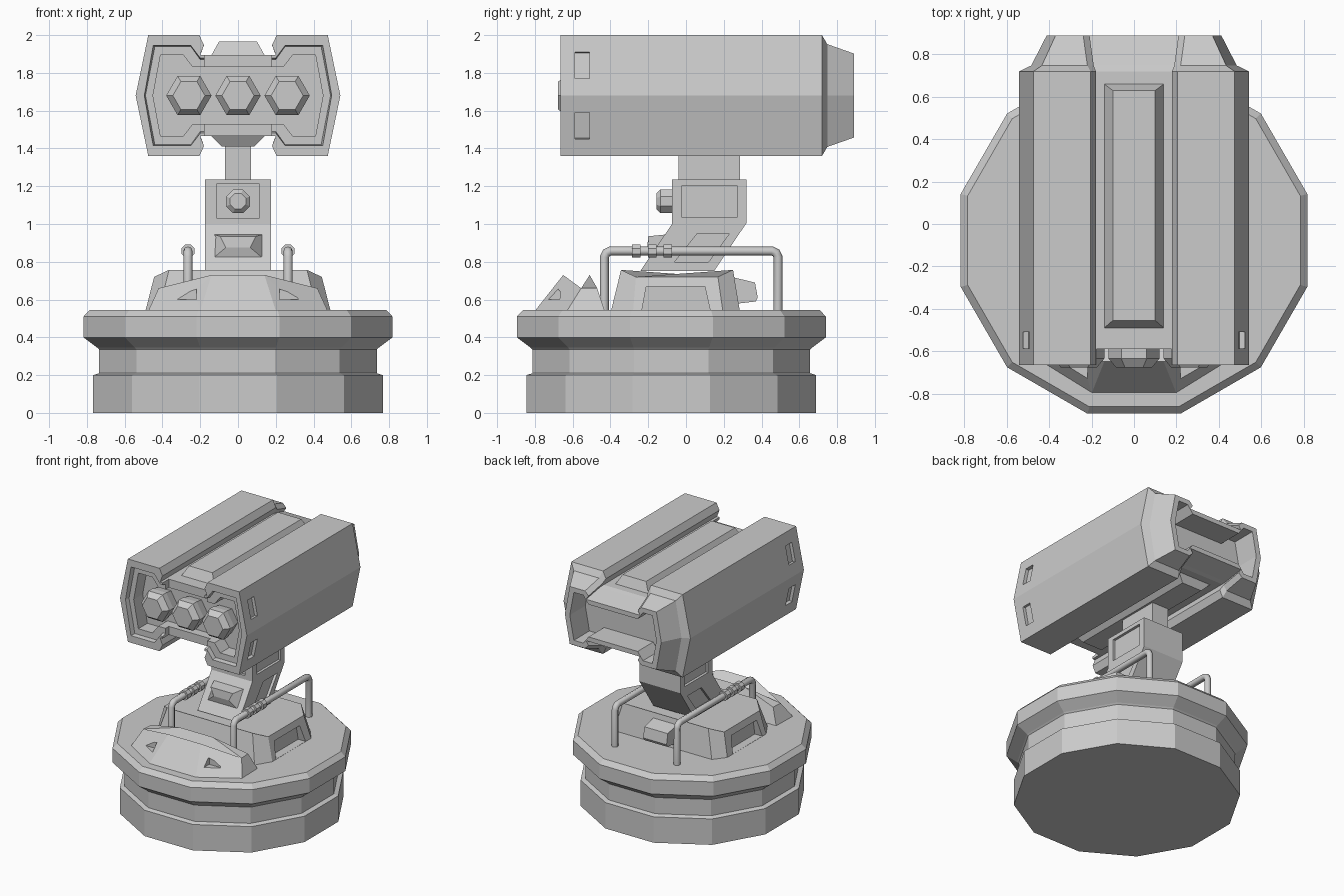
import bpy, bmesh
from math import cos, sin, radians, tau
from mathutils import Matrix

if "Cube" in bpy.data.objects:
    bpy.data.objects.remove(bpy.data.objects["Cube"])


def loft(name, rings):
    """Skin a list of equal-length point rings and cap both ends."""
    bm = bmesh.new()
    rows = [[bm.verts.new(p) for p in r] for r in rings]
    n = len(rows[0])
    for a, b in zip(rows, rows[1:]):
        for i in range(n):
            bm.faces.new((a[i], a[(i + 1) % n], b[(i + 1) % n], b[i]))
    bm.faces.new(rows[0])
    bm.faces.new(rows[-1])
    bmesh.ops.recalc_face_normals(bm, faces=bm.faces)
    me = bpy.data.meshes.new(name)
    bm.to_mesh(me)
    bm.free()
    ob = bpy.data.objects.new(name, me)
    bpy.context.collection.objects.link(ob)
    return ob


def prism(name, pts, a, b, axis):
    """Extrude a 2D outline along x (pts are y,z) or y (pts are x,z)."""
    if axis == 'x':
        return loft(name, [[(t, u, v) for u, v in pts] for t in (a, b)])
    return loft(name, [[(u, t, v) for u, v in pts] for t in (a, b)])


def rect(u0, u1, v0, v1):
    return [(u0, v0), (u1, v0), (u1, v1), (u0, v1)]


def box(name, x0, x1, y0, y1, z0, z1):
    return prism(name, rect(x0, x1, z0, z1), y0, y1, 'y')


def ngon_y(name, n, x, z, steps, phase=0.0):
    """Faceted round part along y; steps are (y, radius)."""
    return loft(name, [[(x + r * cos(phase + tau * i / n), y, z + r * sin(phase + tau * i / n))
                        for i in range(n)] for y, r in steps])


def cut(ob, *cutters):
    for c in cutters:
        c.hide_render = True
        m = ob.modifiers.new("cut", 'BOOLEAN')
        m.operation, m.solver, m.object = 'DIFFERENCE', 'EXACT', c
        bpy.context.view_layer.objects.active = ob
        bpy.ops.object.modifier_apply(modifier=m.name)
        bpy.data.objects.remove(c)


# Twelve-sided base with neck groove and overhanging rim
CY = -0.0775
base_profile = [(.767, 0), (.767, .2), (.735, .21), (.735, .335), (.745, .345),
                (.818, .40), (.818, .51), (.785, .545)]
loft("turntable_base", [[(a / cos(radians(15)) * cos(radians(15 + 30 * i)),
                          CY + a / cos(radians(15)) * sin(radians(15 + 30 * i)), z)
                         for i in range(12)] for a, z in base_profile])

# Raised eight-sided platform with open side recesses
def platform_ring(xa, a0, a1, za, xb, b0, b1, zb):
    right = [(xb, b0, zb), (xa, a0, za), (xa, a1, za), (xb, b1, zb)]
    return right + [(-x, y, z) for x, y, z in reversed(right)]

platform = loft("platform", [platform_ring(.49, -.28, .195, .54, .42, -.397, .285, .54),
                             platform_ring(.444, -.265, .169, .72, .365, -.344, .249, .757)])
for s in (1, -1):
    cut(platform, prism("recess_cutter", [(-.233, .546), (.127, .546), (.10, .67), (-.21, .67)],
                        s * .425, s * .6, 'x'))

# Front console hugging the rim
def mirrored(pts):
    return pts + [(-x, y, z) for x, y, z in reversed(pts)]

console = loft("front_console", [
    mirrored([(.2, -.80, .54), (.475, -.63, .54), (.47, -.43, .54), (.14, -.43, .54)]),
    mirrored([(.14, -.65, .73), (.42, -.555, .66), (.415, -.47, .66), (.14, -.51, .73)])])
for s in (1, -1):
    cut(console, prism("vent_cutter", [(s * .22, .655), (s * .22, .60), (s * .32, .60), (s * .31, .625)],
                       -.9, -.665, 'y'))

# Rear block on the platform
prism("rear_block", [(.2, .57), (.37, .59), (.38, .61), (.365, .69), (.24, .72), (.2, .72)], -.1, .1, 'x')

# Hand rails with clamps
for s, side in ((1, "right"), (-1, "left")):
    cu = bpy.data.curves.new("rail", 'CURVE')
    cu.dimensions = '3D'
    cu.bevel_depth, cu.bevel_resolution, cu.use_fill_caps = .024, 2, True
    path = [(-.432, .53), (-.432, .825), (-.422, .847), (-.40, .857),
            (.455, .857), (.477, .847), (.487, .825), (.487, .53)]
    sp = cu.splines.new('POLY')
    sp.points.add(len(path) - 1)
    for p, (y, z) in zip(sp.points, path):
        p.co = (s * .265, y, z, 1)
    rail = bpy.data.objects.new(side + "_rail", cu)
    bpy.context.collection.objects.link(rail)
    bpy.ops.object.select_all(action='DESELECT')
    rail.select_set(True)
    bpy.context.view_layer.objects.active = rail
    bpy.ops.object.convert(target='MESH')
    for y in (-.285, -.2, -.118):
        ngon_y(side + "_rail_clamp", 8, s * .265, .857, [(y, .038), (y + .045, .038)], radians(22.5))

# Slanted post with recessed panels
post = prism("post", [(-.243, .75), (.148, .75), (.32, 1.005), (.32, 1.235), (-.074, 1.235), (-.074, 1.0)],
             -.175, .175, 'x')
for s in (1, -1):
    cut(post,
        prism("panel_cutter", rect(-.02, .27, 1.035, 1.205), s * .155, s * .2, 'x'),
        prism("panel_cutter", [(-.06, .80), (.12, .80), (.23, .95), (.06, .95)], s * .155, s * .2, 'x'))
cut(post, box("panel_cutter", -.11, .11, -.1, -.054, 1.03, 1.215))
ngon_y("post_knob", 8, 0, 1.12, [(-.05, .068), (-.135, .068), (-.157, .045)], radians(22.5))
loft("post_hood", [[(-.13, -.19, .82), (.13, -.19, .82), (.13, -.10, .945), (-.13, -.10, .945)],
                   [(-.065, -.205, .875), (.065, -.205, .875), (.095, -.20, .935), (-.095, -.20, .935)]])
box("neck", -.07, .07, -.04, .285, 1.22, 1.45)

# Launcher body: dumbbell section lofted front to back
ZC = 1.68

def section(y, xm, xc, h, xn, xi, hp):
    q = [(xi + .02, hp), (xi, (h + hp) / 2), (xn, h), (xc, h)]
    right = q + [(xm, 0)] + [(x, -z) for x, z in reversed(q)]
    full = right + [(-x, z) for x, z in reversed(right)]
    return [(x, y, ZC + z) for x, z in full]

body = loft("launcher_body", [section(-.665, .542, .475, .32, .205, .18, .215),
                              section(.72, .542, .475, .32, .205, .18, .215),
                              section(.748, .485, .435, .272, .22, .19, .205),
                              section(.89, .412, .37, .222, .24, .21, .16)])

def pocket(y, xm, xc, h, xs, xi, hi):
    q = [(xi, hi), (xs, h), (xc, h)]
    right = q + [(xm, 0)] + [(x, -z) for x, z in reversed(q)]
    full = right + [(-x, z) for x, z in reversed(right)]
    return [(x, y, ZC + z) for x, z in full]

cut(body,
    box("front_gap_cutter", -.178, .178, -.8, -.59, 1.2, 2.2),
    loft("front_pocket_cutter", [pocket(-.67, .497, .45, .266, .25, .20, .20),
                                 pocket(-.63, .49, .44, .26, .25, .20, .19)]),
    loft("front_pocket_cutter", [pocket(-.64, .45, .41, .215, .29, .24, .15),
                                 pocket(-.52, .45, .41, .215, .29, .24, .15)]),
    loft("rear_pocket_cutter", [pocket(.9, .37, .335, .185, .255, .21, .125),
                                pocket(.70, .37, .335, .185, .255, .21, .125)]))

# Side slots on the four sloping faces
for sx in (1, -1):
    for sz in (1, -1):
        slot = box("slot_cutter", -.025, .025, -.587, -.51, -.072, .072)
        slot.matrix_world = (Matrix.Translation((sx * .509, 0, ZC + sz * .16))
                             @ Matrix.Rotation(-sx * sz * radians(11.5), 4, 'Y'))
        bpy.context.view_layer.update()
        cut(body, slot)

# Top and bottom ridges with bevelled ends
for s, name, w, z in ((1, "top_ridge", .10, .287), (-1, "bottom_ridge", .085, .27)):
    loft(name, [[(x, y, ZC + s * h) for x, y in ((-a, b), (a, b), (a, c), (-a, c))]
                for a, b, c, h in ((.14, -.49, .66, .205), (.14, -.49, .66, .215), (w, -.455, .63, z))])

# Three hexagonal missile tips
for x in (-.26, 0, .26):
    ngon_y("missile_tip", 6, x, ZC, [(-.5, .10), (-.59, .12), (-.635, .12), (-.677, .085)])
